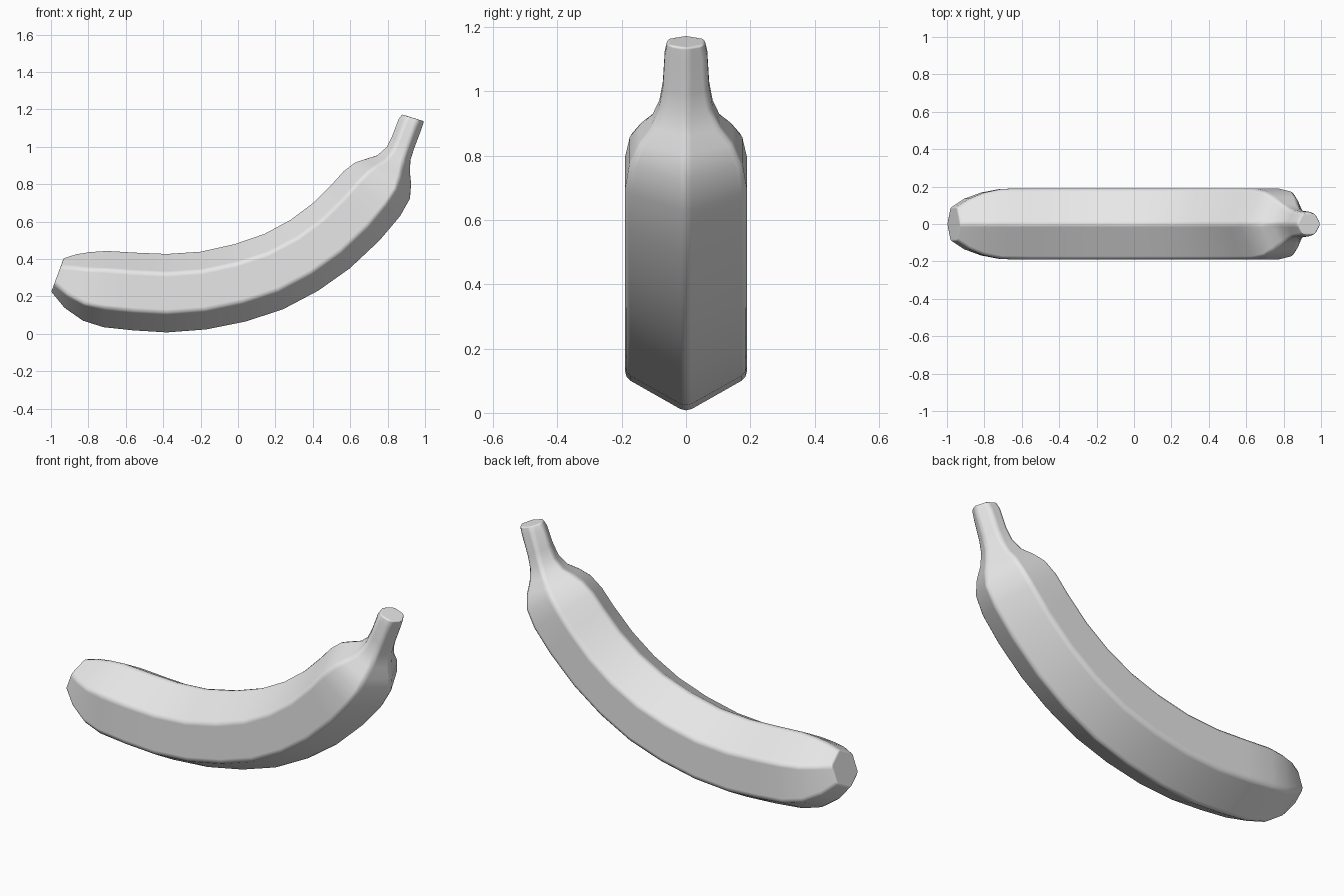
import bpy
import bmesh
from mathutils import Vector

cube = bpy.data.objects.get("Cube")
if cube:
    bpy.data.objects.remove(cube, do_unlink=True)

peel = bpy.data.materials.new("plain grey")
peel.use_nodes = True
GREY = (0.8, 0.8, 0.8, 1)
peel.diffuse_color = GREY
peel.node_tree.nodes["Principled BSDF"].inputs["Base Color"].default_value = GREY

# Cross-sections from blossom end to stem: inner ridge x, z; outer ridge x, z; half width
SECTIONS = [
    (-.93, .41, -1.0, .22, .09),
    (-.86, .432, -.93, .135, .135),
    (-.79, .443, -.83, .065, .168),
    (-.70, .449, -.72, .03, .188),
    (-.55, .44, -.56, .013, .19),
    (-.38, .433, -.38, .002, .19),
    (-.20, .445, -.17, .018, .19),
    (-.02, .485, .04, .06, .19),
    (.14, .54, .24, .125, .19),
    (.28, .615, .43, .225, .19),
    (.40, .705, .60, .345, .19),
    (.50, .805, .76, .495, .19),
    (.56, .872, .87, .625, .189),
    (.62, .918, .924, .72, .175),
    (.68, .938, .93, .80, .145),
    (.74, .957, .924, .86, .107),
    (.79, 1.0, .926, .925, .083),
    (.82, 1.06, .945, .985, .072),
    (.853, 1.15, .985, 1.09, .066),
    (.872, 1.175, 1.0, 1.135, .058),
]

# Six-sided body lofted through the sections
bm = bmesh.new()
rings = []
for ix, iz, ox, oz, w in SECTIONS:
    inner, outer = Vector((ix, 0, iz)), Vector((ox, 0, oz))
    ring = []
    for t, side in ((0, 0), (.25, 1), (.75, 1), (1, 0), (.75, -1), (.25, -1)):
        ring.append(bm.verts.new(inner.lerp(outer, t) + Vector((0, side * w, 0))))
    rings.append(ring)
for a, b in zip(rings, rings[1:]):
    for i in range(6):
        j = (i + 1) % 6
        bm.faces.new((a[i], a[j], b[j], b[i]))
caps = [bm.faces.new(rings[0]), bm.faces.new(rings[-1])]
bmesh.ops.recalc_face_normals(bm, faces=bm.faces)

# Mark the six long ridges and the cap rims for softening
weight = bm.edges.layers.float.new("bevel_weight_edge")
ring_of = {v: k for k, ring in enumerate(rings) for v in ring}
for e in bm.edges:
    along = ring_of[e.verts[0]] != ring_of[e.verts[1]]
    rim = any(f in caps for f in e.link_faces)
    e[weight] = 1 if along else (.4 if rim else 0)

mesh = bpy.data.meshes.new("banana_body")
bm.to_mesh(mesh)
bm.free()
mesh.materials.append(peel)
banana = bpy.data.objects.new("banana_body", mesh)
bpy.context.collection.objects.link(banana)
mesh.shade_smooth()

# Soft ridges with fairly flat panels between them
soft = banana.modifiers.new("soft ridges", "BEVEL")
soft.limit_method = "WEIGHT"
soft.width = .02
soft.segments = 2
soft.harden_normals = True
